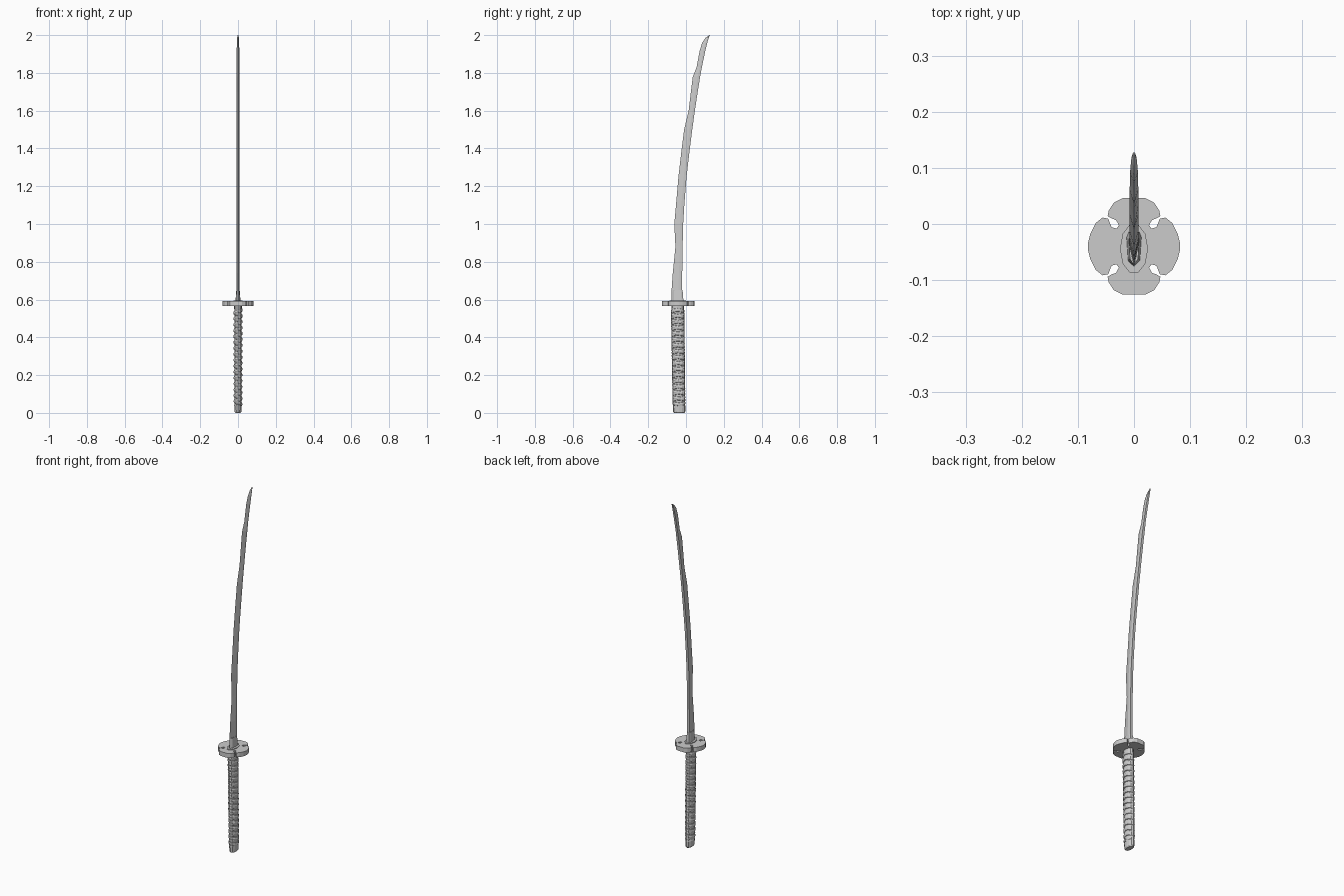
import bpy, bmesh
from math import sin, cos, pi


def make(name, bm):
    bmesh.ops.recalc_face_normals(bm, faces=bm.faces)
    me = bpy.data.meshes.new(name)
    bm.to_mesh(me)
    bm.free()
    ob = bpy.data.objects.new(name, me)
    bpy.context.collection.objects.link(ob)
    return ob


def loft(name, rings, loop=False):
    """Skin equal-length rings of points; cap the ends."""
    bm = bmesh.new()
    vs = [[bm.verts.new(p) for p in r] for r in rings]
    n = len(rings[0])
    for a, b in zip(vs, vs[1:]):
        for i in range(n):
            j = (i + 1) % n
            bm.faces.new((a[i], a[j], b[j], b[i]))
    bm.faces.new(vs[0])
    bm.faces.new(vs[-1])
    return make(name, bm)


def oval(rx, ry, cy, z, n=12):
    return [(rx * cos(2 * pi * i / n), cy + ry * sin(2 * pi * i / n), z) for i in range(n)]


# Blade: (z, cutting edge y, spine y, half thickness)
stations = [(0.58, -0.078, -0.022, 0.008), (0.64, -0.077, -0.021, 0.008),
            (0.74, -0.070, -0.020, 0.008), (0.88, -0.056, -0.018, 0.008),
            (1.00, -0.062, -0.015, 0.008), (1.10, -0.053, -0.009, 0.008),
            (1.25, -0.040, 0.003, 0.008), (1.38, -0.025, 0.018, 0.008),
            (1.50, -0.010, 0.033, 0.008), (1.60, 0.014, 0.047, 0.008),
            (1.70, 0.026, 0.062, 0.008), (1.78, 0.036, 0.075, 0.008),
            (1.83, 0.056, 0.084, 0.007), (1.92, 0.073, 0.103, 0.007),
            (1.96, 0.086, 0.113, 0.006), (1.985, 0.102, 0.120, 0.005),
            (2.00, 0.124, 0.127, 0.002)]
rings = []
for z, e, s, t in stations:
    ridge = e + 0.65 * (s - e)
    rings.append([(0, e, z), (t, ridge, z), (0.85 * t, s, z),
                  (-0.85 * t, s, z), (-t, ridge, z)])
loft("blade", rings)

# Blade collar
def collar(w, y0, y1, z):
    return [(0, y0, z), (w * 0.8, y0 + 0.012, z), (w, y1 - 0.01, z), (w * 0.7, y1, z),
            (-w * 0.7, y1, z), (-w, y1 - 0.01, z), (-w * 0.8, y0 + 0.012, z)]
loft("blade_collar", [collar(0.014, -0.077, -0.013, 0.585), collar(0.009, -0.074, -0.018, 0.65)])

# Guard: one quadrant of the lobed outline, mirrored around its centre
quad = [(0.020, 0.086), (0.036, 0.078), (0.045, 0.064), (0.047, 0.054), (0.040, 0.050),
        (0.032, 0.047), (0.027, 0.038), (0.031, 0.032), (0.040, 0.034), (0.043, 0.042),
        (0.046, 0.0495), (0.056, 0.0515), (0.068, 0.042), (0.078, 0.022), (0.082, 0.006)]
right = quad + [(x, -y) for x, y in reversed(quad)]
outline = right + [(-x, y) for x, y in reversed(right)]
loft("guard", [[(x, y - 0.040, z) for x, y in outline] for z in (0.567, 0.592)])

# Spacer plates on both sides of the guard
loft("upper_spacer", [oval(0.025, 0.045, -0.044, z, 10) for z in (0.590, 0.596)])
loft("lower_spacer", [oval(0.020, 0.033, -0.044, z, 12) for z in (0.550, 0.569)])

# Handle core, tapering and leaning slightly
def centre(z):
    return -0.0365 - 0.008 * z / 0.56

def radii(z):
    k = 0.94 + 0.06 * z / 0.56
    return 0.0195 * k, 0.0335 * k

loft("handle_core", [oval(*radii(z), centre(z), z) for z in (0.03, 0.2, 0.38, 0.556)])

# Crossed wrap: two opposite helical ribbons
TURNS, SEG, Z0, Z1 = 16, 12, 0.045, 0.545
def ribbon(name, hand, lift):
    rings = []
    for i in range(TURNS * SEG + 1):
        a = hand * 2 * pi * i / SEG
        z = Z0 + (Z1 - Z0) * i / (TURNS * SEG)
        rx, ry = radii(z)
        up = 0.0018 + lift * abs(cos(a))
        ring = []
        for off, dz in ((-0.001, -0.010), (up * 0.7, -0.008), (up + 0.0008, 0),
                        (up * 0.7, 0.008), (-0.001, 0.010)):
            ring.append(((rx + off) * cos(a), centre(z) + (ry + off) * sin(a), z + dz))
        rings.append(ring)
    loft(name, rings)

ribbon("wrap_rising", 1, 0.001)
ribbon("wrap_crossing", -1, 0.0025)

# Pommel cap
loft("pommel", [oval(0.014, 0.027, -0.036, 0.0), oval(0.018, 0.032, -0.036, 0.006),
                oval(0.020, 0.0335, -0.0365, 0.038), oval(0.018, 0.031, -0.0365, 0.042)])
